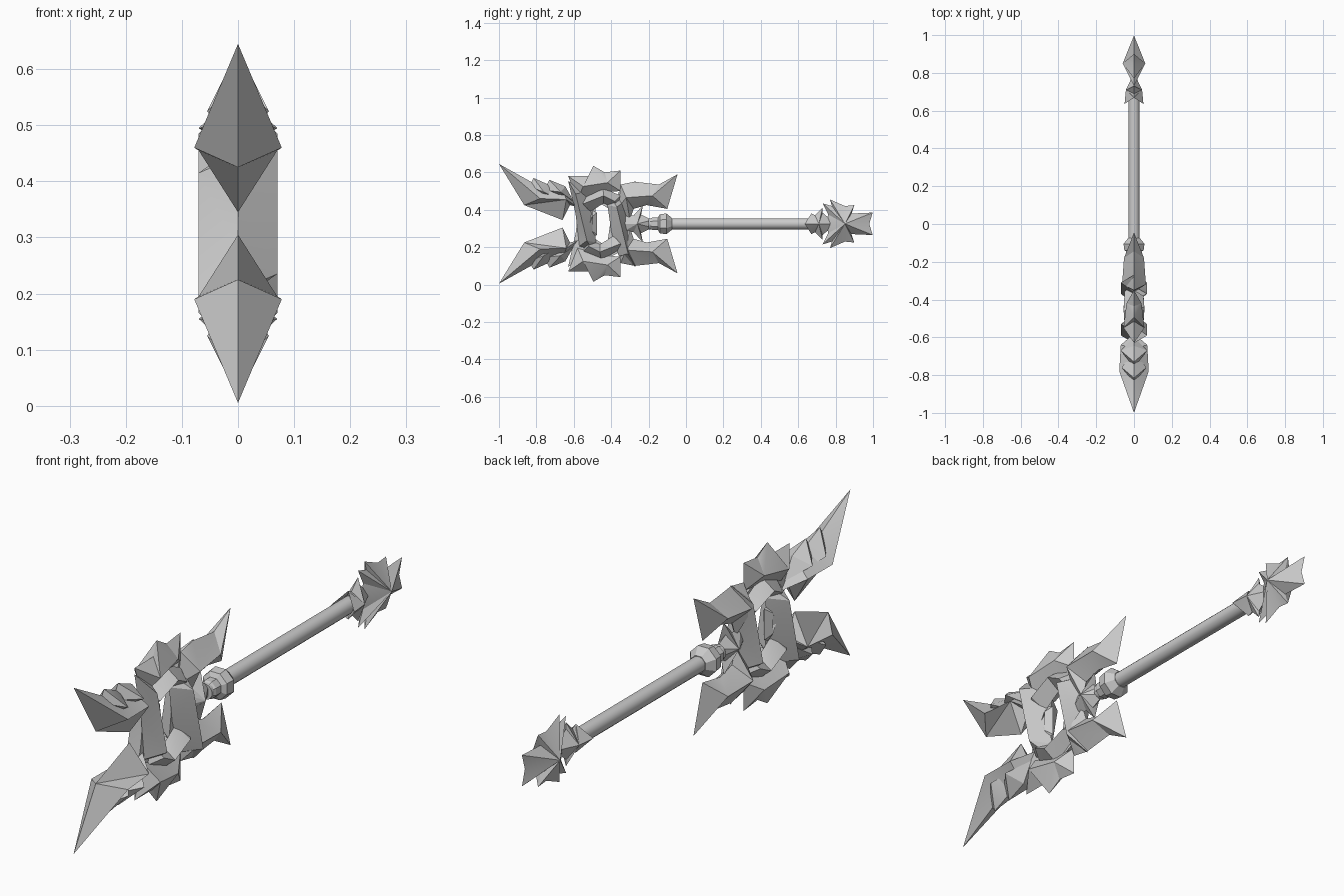
import bpy, bmesh, math
from mathutils import Vector

cube = bpy.data.objects.get("Cube")
if cube:
    bpy.data.objects.remove(cube)

AXIS = 0.325   # height of the shaft axis
S = 0.01       # shapes below are in hundredths: along the shaft, away from the axis

steel = bpy.data.materials.new("plain_grey")
steel.use_nodes = True
grey = (0.6, 0.6, 0.6, 1)
steel.diffuse_color = grey
steel.node_tree.nodes["Principled BSDF"].inputs["Base Color"].default_value = grey


def finish(name, bm, angle=25):
    bmesh.ops.recalc_face_normals(bm, faces=bm.faces)
    mesh = bpy.data.meshes.new(name)
    bm.to_mesh(mesh)
    bm.free()
    mesh.materials.append(steel)
    obj = bpy.data.objects.new(name, mesh)
    bpy.context.collection.objects.link(obj)
    bpy.ops.object.select_all(action='DESELECT')
    obj.select_set(True)
    bpy.context.view_layer.objects.active = obj
    bpy.ops.object.shade_smooth_by_angle(angle=math.radians(angle))


def blade(name, outline, ridge, flip=1, sides=(1, -1), turn=False):
    """Sharp outline in the middle plane, rising to a ridge on each side."""
    def place(y, h, x=0):
        if turn:                      # half turn about the ring centre
            y, h = -90 - y, -h
        return Vector((x * S, y * S, AXIS + flip * h * S))

    bm = bmesh.new()
    edge = [bm.verts.new(place(*p)) for p in outline]
    near = [min(range(len(ridge)), key=lambda i: math.dist(p, ridge[i][:2]))
            for p in outline]
    for side in sides:
        top = [bm.verts.new(place(y, h, t * side)) for y, h, t in ridge]
        for i, a in enumerate(edge):
            j = (i + 1) % len(edge)
            bm.faces.new((a, edge[j], top[near[i]]))
            if near[i] != near[j]:
                bm.faces.new((edge[j], top[near[j]], top[near[i]]))
    if len(sides) == 1:
        bm.faces.new(edge)
    finish(name, bm)


def lathe(name, profile, count, angle):
    """Closed turned part around the shaft axis."""
    bm = bmesh.new()
    rings = []
    for y, r in profile:
        turns = [math.tau * (k + 0.5) / count for k in range(count)]
        rings.append([bm.verts.new((r * S * math.cos(a), y * S,
                                    AXIS + r * S * math.sin(a))) for a in turns])
    for a, b in zip(rings, rings[1:]):
        for k in range(count):
            n = (k + 1) % count
            bm.faces.new((a[k], a[n], b[n], b[k]))
    bm.faces.new(rings[0])
    bm.faces.new(rings[-1])
    finish(name, bm, angle)


def mirrored(half):
    """Complete an outline whose given half lies above the axis."""
    return half + [(y, -h) for y, h in reversed(half) if h]


# Horns, scales, crowns and wings, above and below the axis
for flip, where in ((1, "upper"), (-1, "lower")):
    blade("front_horn_" + where,
          [(-100, 32), (-82, 22), (-66, 19), (-58, 9), (-62, 10), (-66, 2), (-86.5, 10)],
          [(-78, 13.5, 7.8), (-64, 13, 7)], flip)
    blade("horn_outer_scale_" + where,
          [(-84, 20), (-81.5, 24.5), (-72.5, 20.5), (-66, 12), (-78, 14)],
          [(-76, 17, 6.5)], flip)
    blade("horn_inner_scale_" + where,
          [(-76, 18), (-73, 23.5), (-64.5, 20), (-60, 12), (-70, 14)],
          [(-67, 17, 7)], flip)
    blade("crown_" + where,
          [(-63, 25.5), (-51.5, 25.5), (-49.5, 31), (-43.5, 27.5), (-35, 28.5),
           (-35, 17.5), (-44.5, 17), (-58, 13)],
          [(-55, 20, 5.5), (-42, 22, 4)], flip)
    blade("rear_wing_" + where,
          [(-35, 21), (-27.5, 22.5), (-14.5, 21), (-4.5, 26.5), (-10, 8), (-21, 10),
           (-28, 8), (-30, 2), (-36, 9)],
          [(-32, 14, 6.3), (-18, 15, 5.3)], flip)

# Ring of interlocking bars; each face is the other one turned about the shaft
for side, face in ((1, "left"), (-1, "right")):
    for turn, end in ((False, "front"), (True, "rear")):
        blade(f"ring_long_bar_{end}_{face}",
              [(-63, 23), (-54, 17), (-50, 4), (-48, -10), (-50, -14), (-57, -12), (-59, 5)],
              [(-59, 16, 7), (-53, -9, 7)], side, (side,), turn)
        blade(f"ring_short_bar_{end}_{face}",
              [(-61, 10), (-44.5, 19.5), (-35, 15), (-37, 8), (-44, 11), (-52, 6)],
              [(-54, 11, 5), (-44, 15, 5.5), (-38, 12, 5)], side, (side,), turn)

# Thin claw inside the ring
blade("inner_claw", mirrored([(-53, 0), (-50, 7), (-47.5, 6)]) + [(-50, 0)],
      [(-50, 4, 2), (-51.5, 0, 2.5), (-50, -4, 2)])

# Shaft with its socket
blade("socket_spikes",
      mirrored([(-36, 0), (-33, 4), (-28, 4.5), (-23, 10), (-24, 5), (-18, 2)]),
      [(-26, 0, 4.5)])
lathe("socket_collar", [(-20, 2.5), (-18, 3.6), (-15, 3.6), (-14, 5.5), (-10.5, 6),
                        (-7.5, 3.4)], 8, 20)
lathe("shaft", [(-20, 3), (72, 3)], 16, 40)

# Pommel
blade("pommel_arrow",
      mirrored([(69, 0), (67, 5.5), (69, 4.5), (73, 8.5), (73, 6), (80, 0)]),
      [(63.5, 0, 5), (71, 0, 4.3)])
blade("pommel_blade",
      mirrored([(75, 0), (76, 5), (73, 11), (78, 9.5), (77, 13), (85, 9.5), (90, 10),
                (88.5, 5.5), (99.8, 6), (98, 0)]),
      [(85, 0, 6)])
